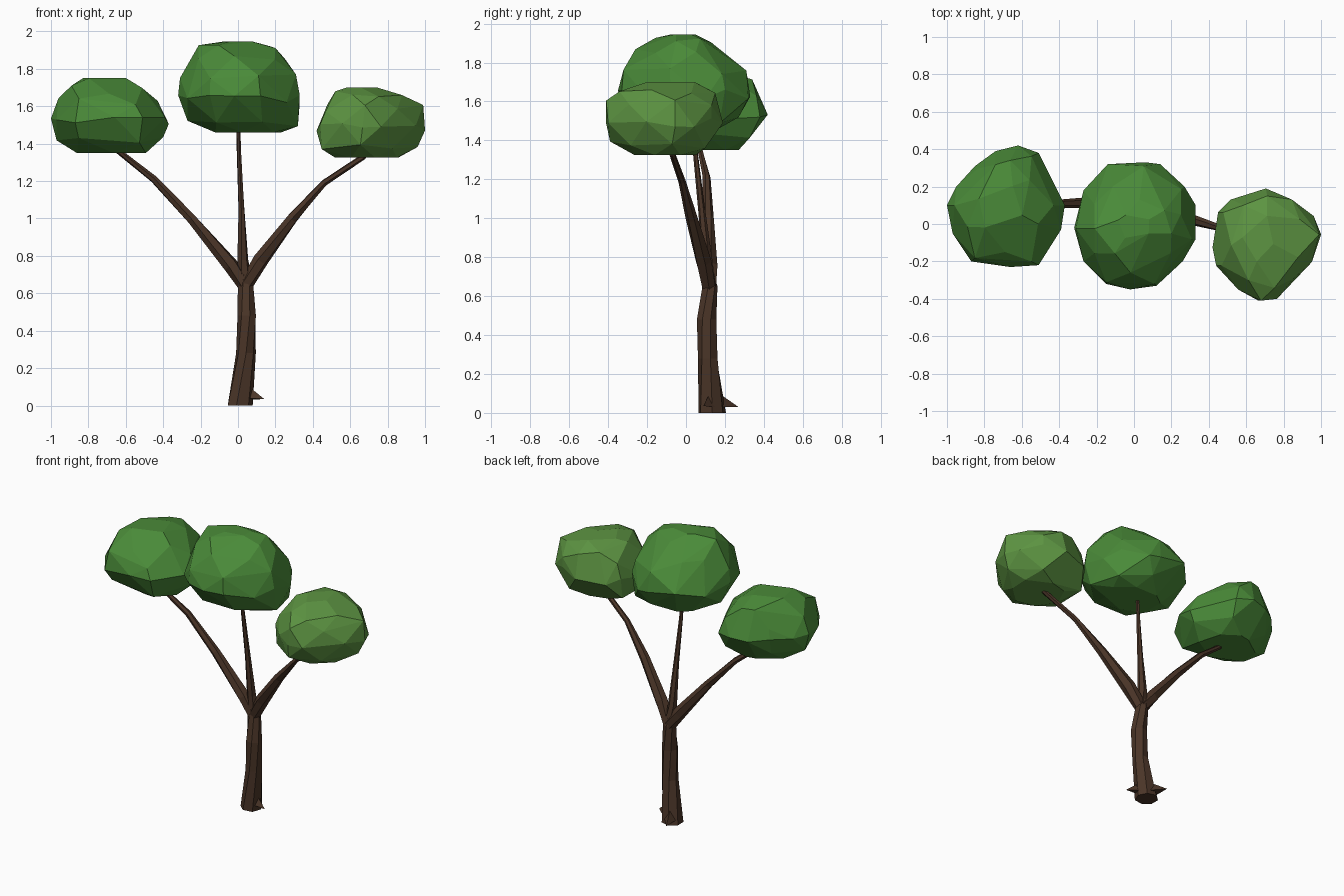
import bpy, bmesh, math, random
from mathutils import Vector

random.seed(4)


def material(name, rgb):
    m = bpy.data.materials.new(name)
    m.diffuse_color = (*rgb, 1)
    return m


def finish(bm, name, mat):
    bmesh.ops.recalc_face_normals(bm, faces=bm.faces[:])
    me = bpy.data.meshes.new(name)
    bm.to_mesh(me)
    bm.free()
    ob = bpy.data.objects.new(name, me)
    me.materials.append(mat)
    bpy.context.collection.objects.link(ob)
    return ob


def limb(name, path, mat, sides=6, level=False):
    """Faceted tapering tube; path points are (x, y, z, radius)."""
    bm = bmesh.new()
    pts = [Vector(p[:3]) for p in path]
    rings = []
    for i, p in enumerate(pts):
        t = (pts[min(i + 1, len(pts) - 1)] - pts[max(i - 1, 0)]).normalized()
        if level:
            t = Vector((0, 0, 1))
        u = Vector((0, 1, 0)).cross(t).normalized()
        v = t.cross(u)
        ring = []
        for k in range(sides):
            a = 2 * math.pi * k / sides + i * 0.25
            r = path[i][3] * random.uniform(0.95, 1.08)
            ring.append(bm.verts.new(p + r * (u * math.cos(a) + v * math.sin(a))))
        rings.append(ring)
    for a, b in zip(rings, rings[1:]):
        for k in range(sides):
            n = (k + 1) % sides
            bm.faces.new((a[k], a[n], b[n], b[k]))
    bm.faces.new(rings[0])
    bm.faces.new(rings[-1])
    return finish(bm, name, mat)


def spike(name, corners, mat):
    """Small root flare: hull of a few points."""
    bm = bmesh.new()
    for c in corners:
        bm.verts.new(c)
    bmesh.ops.convex_hull(bm, input=bm.verts[:])
    return finish(bm, name, mat)


def canopy(name, outline, levels, mat):
    """Faceted clump: plan outline fitted to each level (z, x0, x1, y0, y1)."""
    xs, ys = zip(*outline)
    bm = bmesh.new()
    widest = max(levels, key=lambda l: (l[2] - l[1]) * (l[4] - l[3]))
    for i, lev in enumerate(levels):
        z, x0, x1, y0, y1 = lev
        small = (x1 - x0) < 0.3
        pts = outline if lev is widest else outline[i % 2::3 if small else 2]
        for x, y in pts:
            u = (x - min(xs)) / (max(xs) - min(xs))
            v = (y - min(ys)) / (max(ys) - min(ys))
            dz = random.uniform(-0.025, 0.025) if 0 < i < len(levels) - 1 else 0
            bm.verts.new((x0 + u * (x1 - x0), y0 + v * (y1 - y0), z + dz))
    bmesh.ops.convex_hull(bm, input=bm.verts[:])
    loose = [v for v in bm.verts if not v.link_faces]
    bmesh.ops.delete(bm, geom=loose, context='VERTS')
    bmesh.ops.dissolve_limit(bm, angle_limit=math.radians(7),
                             verts=bm.verts[:], edges=bm.edges[:])
    return finish(bm, name, mat)


bark = material("bark", (0.07, 0.036, 0.021))
leaf_mid = material("leaf_mid", (0.068, 0.255, 0.04))
leaf_light = material("leaf_light", (0.11, 0.30, 0.055))

# Trunk and root flares
limb("trunk", [(0.008, 0.135, 0, 0.072), (0.042, 0.112, 0.28, 0.052),
               (0.05, 0.103, 0.48, 0.05), (0.04, 0.12, 0.65, 0.04),
               (0.035, 0.12, 0.70, 0.03)], bark, 7, True)
spike("root_right", [(0.14, 0.09, 0.035), (0.05, 0.09, 0.04),
                     (0.06, 0.16, 0.03), (0.06, 0.12, 0.1)], bark)
spike("root_back", [(-0.04, 0.27, 0.03), (-0.04, 0.17, 0.03),
                    (0.03, 0.19, 0.03), (0.0, 0.17, 0.1)], bark)

# Three branches
limb("branch_left", [(0.035, 0.12, 0.65, 0.038), (-0.04, 0.12, 0.75, 0.042),
                     (-0.25, 0.115, 1.0, 0.029), (-0.45, 0.105, 1.21, 0.02),
                     (-0.64, 0.07, 1.36, 0.014), (-0.7, 0.06, 1.44, 0.012)], bark)
limb("branch_right", [(0.045, 0.12, 0.65, 0.038), (0.12, 0.09, 0.78, 0.042),
                      (0.29, 0.03, 1.0, 0.03), (0.46, -0.02, 1.19, 0.018),
                      (0.67, -0.07, 1.33, 0.016), (0.72, -0.08, 1.41, 0.012)], bark)
limb("branch_middle", [(0.04, 0.12, 0.66, 0.036), (0.025, 0.11, 0.78, 0.028),
                       (0.018, 0.08, 1.05, 0.018), (0.005, 0.045, 1.36, 0.012),
                       (0, 0.03, 1.55, 0.01)], bark)

# Leaf clumps
canopy("canopy_left",
       [(-0.62, 0.42), (-0.51, 0.38), (-0.46, 0.28), (-0.37, 0.1), (-0.39, -0.03),
        (-0.51, -0.22), (-0.66, -0.23), (-0.87, -0.2), (-0.97, -0.05), (-1.0, 0.1),
        (-0.95, 0.2), (-0.85, 0.31), (-0.74, 0.39)],
       [(1.35, -0.88, -0.48, -0.06, 0.27), (1.41, -0.97, -0.40, -0.17, 0.36),
        (1.52, -1.0, -0.37, -0.23, 0.42), (1.62, -0.96, -0.43, -0.21, 0.40),
        (1.69, -0.91, -0.50, -0.15, 0.34), (1.75, -0.85, -0.59, -0.03, 0.22)], leaf_mid)
canopy("canopy_middle",
       [(-0.14, 0.32), (0.06, 0.33), (0.14, 0.32), (0.27, 0.2), (0.33, 0.1),
        (0.33, -0.08), (0.26, -0.2), (0.12, -0.33), (-0.02, -0.35), (-0.15, -0.32),
        (-0.27, -0.2), (-0.32, -0.02), (-0.27, 0.18)],
       [(1.46, -0.15, 0.23, -0.11, 0.17), (1.51, -0.27, 0.32, -0.24, 0.27),
        (1.64, -0.32, 0.33, -0.35, 0.33), (1.75, -0.31, 0.31, -0.34, 0.31),
        (1.85, -0.25, 0.25, -0.26, 0.21), (1.91, -0.21, 0.2, -0.17, 0.13),
        (1.945, -0.1, 0.1, -0.08, 0.05)], leaf_mid)
canopy("canopy_right",
       [(0.7, 0.2), (0.84, 0.14), (0.96, 0.05), (1.0, -0.05), (0.95, -0.2),
        (0.85, -0.29), (0.76, -0.4), (0.66, -0.41), (0.55, -0.35), (0.43, -0.22),
        (0.41, -0.12), (0.44, 0.07), (0.51, 0.14)],
       [(1.325, 0.52, 0.88, -0.27, 0.05), (1.38, 0.43, 0.96, -0.39, 0.15),
        (1.49, 0.42, 1.0, -0.41, 0.19), (1.59, 0.45, 0.99, -0.41, 0.19),
        (1.66, 0.52, 0.91, -0.35, 0.15), (1.70, 0.58, 0.76, -0.2, 0.07)], leaf_light)
